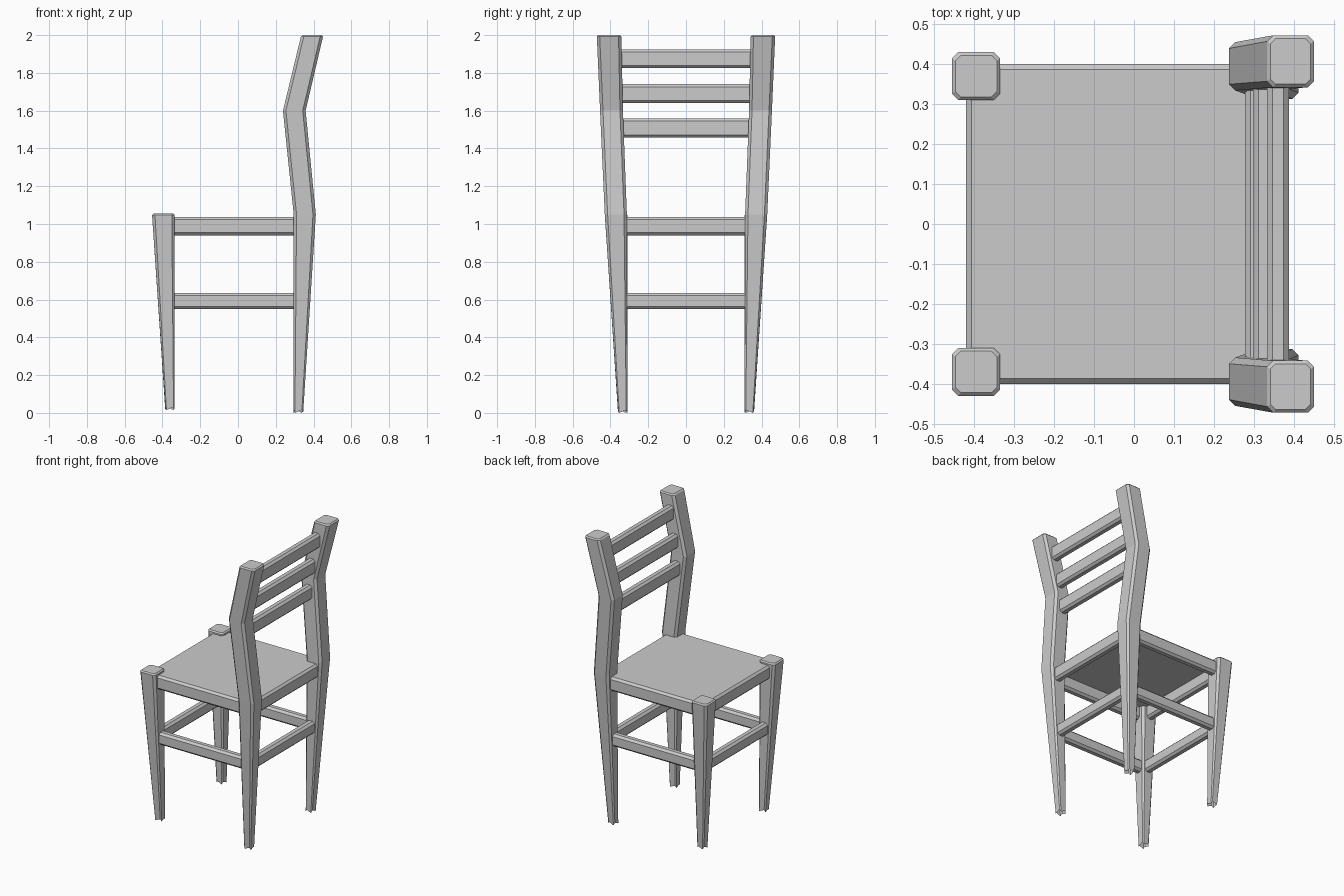
import bpy
import bmesh

cube = bpy.data.objects.get("Cube")
if cube:
    bpy.data.objects.remove(cube)

# Single grey finish
grey = bpy.data.materials.new("plain grey")
grey.use_nodes = True
colour = (0.6, 0.6, 0.6, 1)
grey.diffuse_color = colour
grey.node_tree.nodes["Principled BSDF"].inputs["Base Color"].default_value = colour


def finish(name, bm):
    bmesh.ops.recalc_face_normals(bm, faces=bm.faces)
    mesh = bpy.data.meshes.new(name)
    bm.to_mesh(mesh)
    bm.free()
    mesh.materials.append(grey)
    obj = bpy.data.objects.new(name, mesh)
    bpy.context.collection.objects.link(obj)
    return obj


def bar(name, x, y, z, bevel=0.014):
    """Box between (low, high) pairs, with chamfered edges."""
    bm = bmesh.new()
    bmesh.ops.create_cube(bm, size=1)
    for v in bm.verts:
        for i, (low, high) in enumerate((x, y, z)):
            v.co[i] = high if v.co[i] > 0 else low
    if bevel:
        bmesh.ops.bevel(bm, geom=bm.edges[:], offset=bevel, segments=1,
                        affect='EDGES')
    return finish(name, bm)


def leg(name, sections, side):
    """Loft of chamfered squares (x0, x1, y0, y1, z), open at the foot."""
    bm = bmesh.new()
    rings = []
    # the last section is pulled in slightly to round off the top
    x0, x1, y0, y1, z = sections[-1]
    e = 0.008
    levels = sections[:-1] + [(x0, x1, y0, y1, z - e),
                              (x0 + e, x1 - e, y0 + e, y1 - e, z)]
    for x0, x1, y0, y1, z in levels:
        c = 0.13 * (x1 - x0)
        outline = [(x0 + c, y0), (x1 - c, y0), (x1, y0 + c), (x1, y1 - c),
                   (x1 - c, y1), (x0 + c, y1), (x0, y1 - c), (x0, y0 + c)]
        rings.append([bm.verts.new((px, side * py, z)) for px, py in outline])
    for a, b in zip(rings, rings[1:]):
        for i in range(8):
            j = (i + 1) % 8
            bm.faces.new((a[i], a[j], b[j], b[i]))
    bm.faces.new(rings[-1])
    # ragged open foot: the chamfers end a little higher than the flats
    foot = rings[0]
    for v in foot[::2]:
        v.co.z += 0.016
    return finish(name, bm)


front_leg = [(-0.385, -0.335, 0.31, 0.36, 0.015),
             (-0.455, -0.335, 0.31, 0.43, 1.055)]
back_leg = [(0.295, 0.345, 0.31, 0.36, 0),
            (0.295, 0.412, 0.313, 0.43, 1.05),
            (0.238, 0.358, 0.334, 0.455, 1.6),
            (0.333, 0.45, 0.342, 0.472, 2)]
T = 0.0275  # half thickness of every bar

# Legs, side stretchers and side seat rails, mirrored
for side, word in ((1, "left"), (-1, "right")):
    leg("front_leg_" + word, front_leg, side)
    leg("back_leg_" + word, back_leg, side)
    for name, yc, z in (("stretcher_", 0.352, (0.55, 0.635)),
                        ("seat_rail_", 0.373, (0.94, 1.037))):
        y = sorted((side * (yc - T), side * (yc + T)))
        bar(name + word, (-0.36, 0.33), y, z)

# Cross stretchers and cross seat rails
for name, xc, z in (("front_stretcher", -0.378, (0.55, 0.635)),
                    ("back_stretcher", 0.337, (0.55, 0.635)),
                    ("front_seat_rail", -0.393, (0.94, 1.037)),
                    ("back_seat_rail", 0.36, (0.94, 1.037))):
    bar(name, (xc - T, xc + T), (-0.345, 0.345), z)

# Backrest slats follow the bend of the back legs
for i, (xc, z) in enumerate(((0.305, 1.458), (0.325, 1.64), (0.36, 1.825))):
    bar(f"back_slat_{i + 1}", (xc - T, xc + T), (-0.38, 0.38), (z, z + 0.1))

# Thin seat panel flush with the rails
bar("seat_panel", (-0.405, 0.372), (-0.385, 0.385), (1.022, 1.037), 0)
